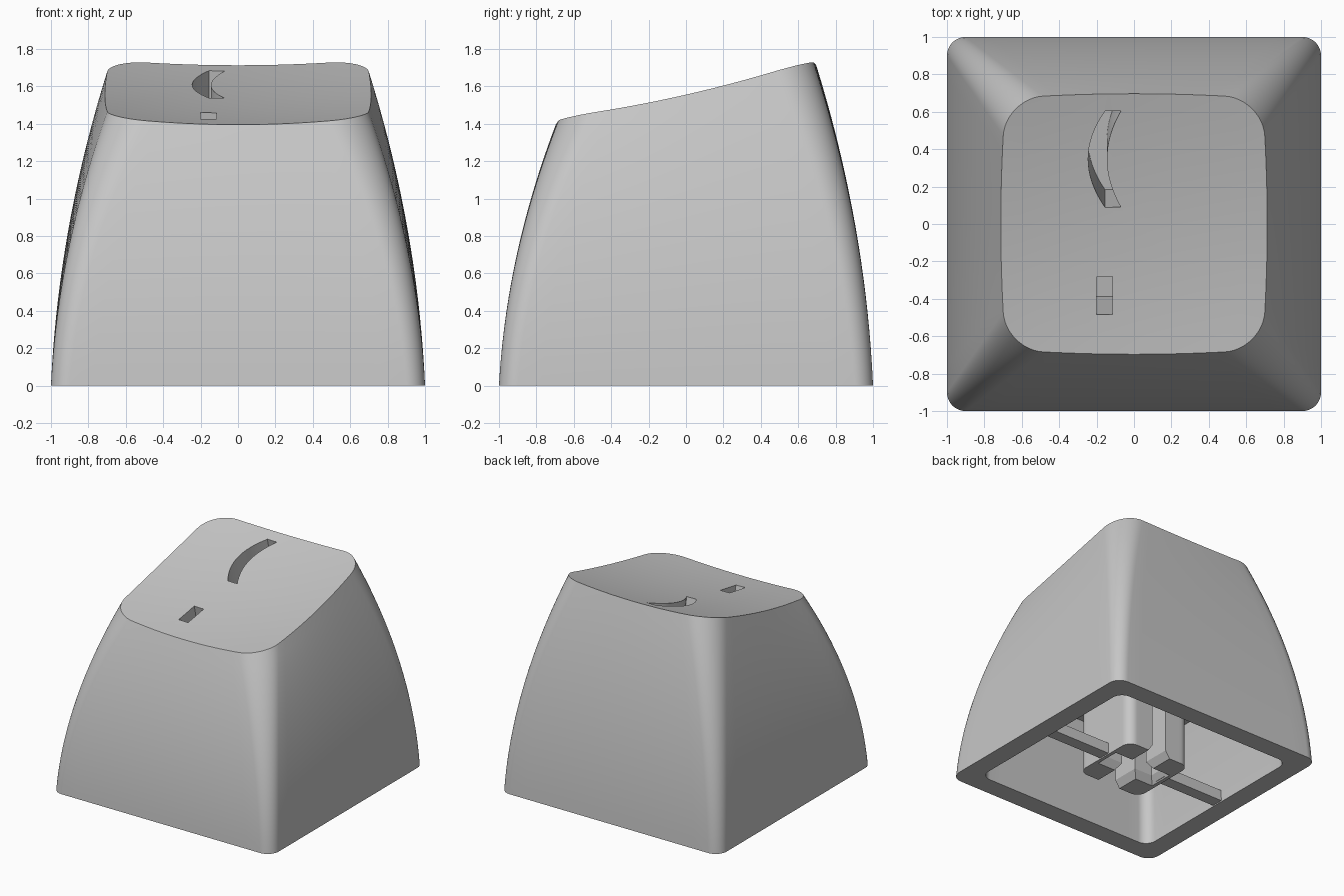
import bpy, bmesh, math

if "Cube" in bpy.data.objects:
    bpy.data.objects.remove(bpy.data.objects["Cube"], do_unlink=True)

grey = bpy.data.materials.new("plain grey")
grey.use_nodes = True
COLOUR = (0.57, 0.57, 0.57, 1)
grey.diffuse_color = COLOUR
grey.node_tree.nodes["Principled BSDF"].inputs["Base Color"].default_value = COLOUR

CEILING = 0.81
TILT = 0.228


def make_object(name, bm):
    bmesh.ops.recalc_face_normals(bm, faces=bm.faces)
    mesh = bpy.data.meshes.new(name)
    bm.to_mesh(mesh)
    bm.free()
    mesh.materials.append(grey)
    ob = bpy.data.objects.new(name, mesh)
    bpy.context.collection.objects.link(ob)
    return ob


def outline(hx, hy, r, bulge=0.0, side=14, arc=12):
    """Rounded rectangle whose sides bow outwards by the bulge fraction."""
    pts = []
    for k, (sx, sy) in enumerate([(1, 1), (-1, 1), (-1, -1), (1, -1)]):
        for i in range(arc + 1):
            a = math.pi / 2 * (k + i / arc)
            pts.append((sx * (hx - r) + r * math.cos(a), sy * (hy - r) + r * math.sin(a)))
        nx, ny = [(-1, 1), (-1, -1), (1, -1), (1, 1)][k]
        x0, y0 = pts[-1]
        a = math.pi / 2 * (k + 1)
        x1, y1 = nx * (hx - r) + r * math.cos(a), ny * (hy - r) + r * math.sin(a)
        pts += [(x0 + (x1 - x0) * i / side, y0 + (y1 - y0) * i / side) for i in range(1, side)]
    return [(x * (1 + bulge * (1 - (y / hy) ** 2)), y * (1 + bulge * (1 - (x / hx) ** 2)))
            for x, y in pts]


def plane(y):
    return 1.515 + TILT * y


def dish(x, y):
    return plane(y) + 0.08 * (x * x + y * y)


def wall_rings(bottom, top, height, steps=18):
    """Rings from bottom to top that lean in more and more."""
    rings = []
    for j in range(steps + 1):
        s = j / steps
        f = 0.25 * s + 0.75 * s * s
        rings.append([(a + (c - a) * f, b + (d - b) * f, s * height(c, d))
                      for (a, b), (c, d) in zip(bottom, top)])
    return rings


def loft(bm, rings):
    """Skin a stack of rings, returning the vertex rings."""
    rows = [[bm.verts.new(p) for p in ring] for ring in rings]
    for lower, upper in zip(rows, rows[1:]):
        bridge(bm, lower, upper)
    return rows


def bridge(bm, lower, upper):
    n = len(lower)
    for i in range(n):
        bm.faces.new((lower[i], lower[(i + 1) % n], upper[(i + 1) % n], upper[i]))


def solid(name, rings):
    bm = bmesh.new()
    rows = loft(bm, rings)
    bm.faces.new(rows[0])
    bm.faces.new(rows[-1])
    return make_object(name, bm)


def prism(name, pts, z0, z1):
    return solid(name, [[(x, y, z) for x, y in pts] for z in (z0, z1)])


def rectangle(x0, x1, y0, y1):
    return [(x0, y0), (x1, y0), (x1, y1), (x0, y1)]


def engraver(name, pts, depth=0.41, rise=0.2):
    """Cutter that runs square to the tilted top."""
    return solid(name, [[(x, y - TILT * d, plane(y) + d) for x, y in pts]
                        for d in (-depth, rise)])


def slot(name, hx, hy):
    """Socket arm with a flared mouth."""
    return solid(name, [[(x, y, z) for x, y in rectangle(-hx - w, hx + w, -hy - w, hy + w)]
                        for z, w in ((-0.03, 0.06), (0.06, 0), (0.7, 0))])


def cut(ob, cutters):
    """Subtract the cutters for good, then drop them."""
    bpy.context.view_layer.objects.active = ob
    for c in cutters:
        c.hide_render = True
        mod = ob.modifiers.new("cut", "BOOLEAN")
        mod.operation = "DIFFERENCE"
        mod.solver = "EXACT"
        mod.object = c
        bpy.ops.object.modifier_apply(modifier=mod.name)
        bpy.data.objects.remove(c, do_unlink=True)


def smooth(ob):
    bpy.ops.object.select_all(action="DESELECT")
    ob.select_set(True)
    bpy.context.view_layer.objects.active = ob
    bpy.ops.object.shade_smooth_by_angle(angle=math.radians(30))


# Hollow cap: outer walls, dished top, inner walls and ceiling
bm = bmesh.new()
rim = outline(1, 1, 0.1)
crown = outline(0.686, 0.671, 0.2, 0.038)
top_rings = [[(x * k, y * k, dish(x * k, y * k)) for x, y in crown]
             for k in (0.85, 0.7, 0.55, 0.4, 0.25, 0.1)]
outer = loft(bm, wall_rings(rim, crown, dish) + top_rings)
bm.faces.new(outer[-1])
inner = loft(bm, wall_rings(outline(0.835, 0.835, 0.09), outline(0.76, 0.76, 0.09),
                            lambda x, y: CEILING))
bm.faces.new(inner[-1])
bridge(bm, outer[0], inner[0])
cap = make_object("key_cap_shell", bm)

# Deep engraved curved stroke and short bar in the top
N = 16
ts = [i / N * 2 - 1 for i in range(N + 1)]
stroke = [(-0.245 + 0.09 * t * t, 0.35 + 0.26 * t) for t in ts]
stroke += [(-0.145 + 0.075 * t * t, 0.35 + 0.26 * t) for t in reversed(ts)]
cut(cap, [engraver("stroke_cutter", stroke),
          engraver("bar_cutter", rectangle(-0.2, -0.115, -0.48, -0.28))])
smooth(cap)

# Stem with a cross-shaped socket, open to front and back
stem = prism("stem", outline(0.3, 0.3, 0.08), 0.0, CEILING + 0.02)
cut(stem, [slot("socket_cutter_y", 0.065, 0.4), slot("socket_cutter_x", 0.23, 0.065)])
smooth(stem)

# Thin ribs tying the stem to the side walls
for name, s in (("right_rib", -1), ("left_rib", 1)):
    x0, x1 = sorted((s * 0.26, s * 0.85))
    prism(name, rectangle(x0, x1, -0.05, 0.05), 0.01, 0.1)
